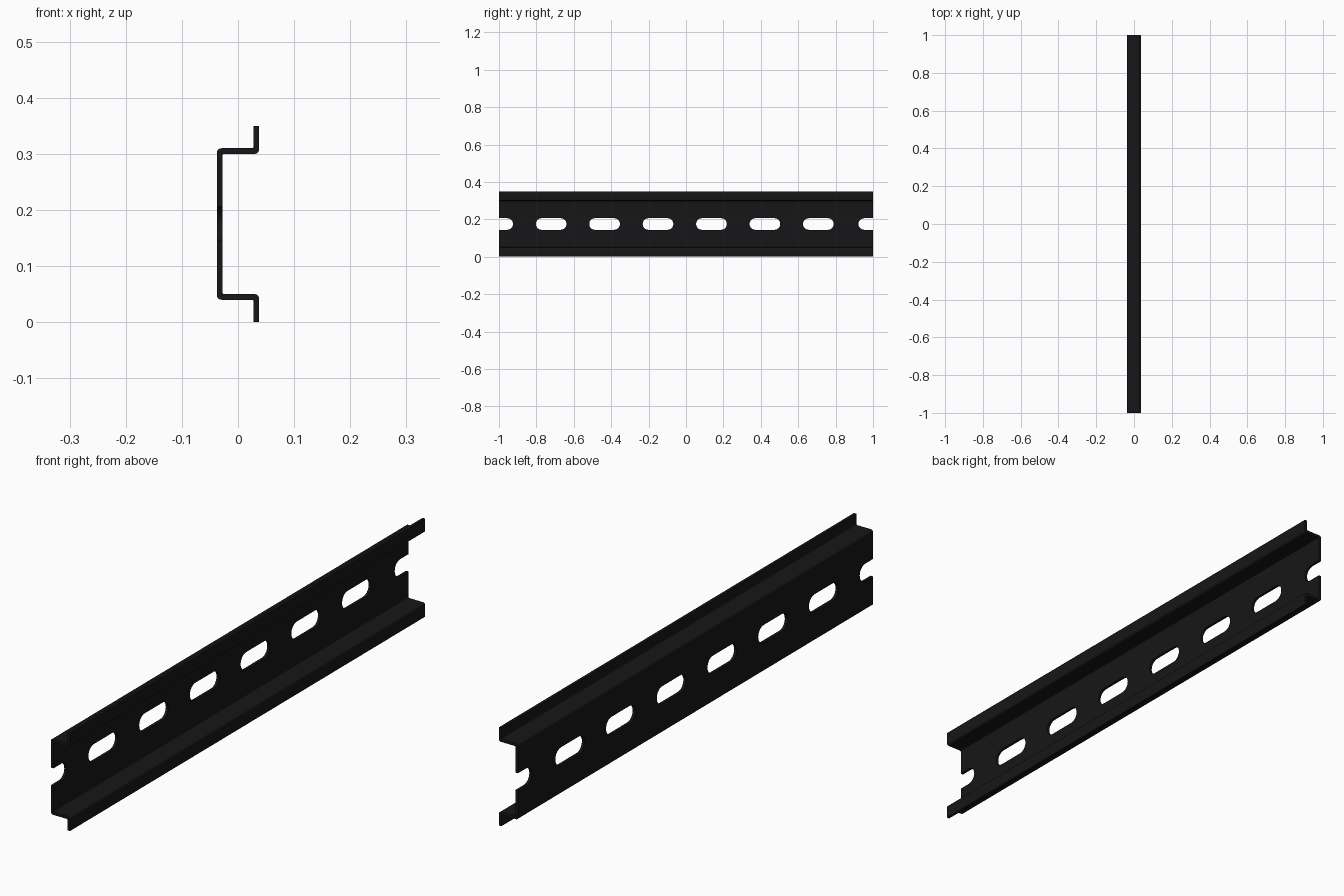
import bpy, bmesh, math
from mathutils import Vector

if "Cube" in bpy.data.objects:
    bpy.data.objects.remove(bpy.data.objects["Cube"])

H, D, T = 0.35, 0.0375, 0.01      # height, half depth, sheet thickness
LO = 0.04                         # lower edge of the channel
MID = H / 2


def fillet(corners, steps=6):
    """Round the corners of a closed outline; each corner is (x, z, radius)."""
    out = []
    for i, (x, z, r) in enumerate(corners):
        p = Vector((x, z))
        if r == 0:
            out.append(p)
            continue
        a = (Vector(corners[i - 1][:2]) - p).normalized()
        b = (Vector(corners[(i + 1) % len(corners)][:2]) - p).normalized()
        c = p + (a + b) * r
        for k in range(steps + 1):
            t = k / steps * math.pi / 2
            out.append(c - b * r * math.cos(t) - a * r * math.sin(t))
    return out


def prism(bm, points, direction):
    """Extrude a closed 3D outline along a direction."""
    face = bm.faces.new([bm.verts.new(p) for p in points])
    ext = bmesh.ops.extrude_face_region(bm, geom=[face])
    verts = [v for v in ext["geom"] if isinstance(v, bmesh.types.BMVert)]
    bmesh.ops.translate(bm, verts=verts, vec=direction)


def make_object(name, bm):
    bmesh.ops.recalc_face_normals(bm, faces=bm.faces)
    mesh = bpy.data.meshes.new(name)
    bm.to_mesh(mesh)
    bm.free()
    ob = bpy.data.objects.new(name, mesh)
    bpy.context.collection.objects.link(ob)
    return ob


# Top-hat section: lower half of each side, mirrored about mid height
RO, RI = 0.008, 0.003
front_low = [(D, 0, 0), (D, LO + T, RO), (-D + T, LO + T, RI)]
back_low = [(-D, LO, RO), (D - T, LO, RI), (D - T, 0, 0)]
flip = lambda pts: [(x, H - z, r) for x, z, r in reversed(pts)]
section = fillet(front_low + flip(front_low) + flip(back_low) + back_low)

bm = bmesh.new()
prism(bm, [(p.x, -1, p.y) for p in section], (0, 2, 0))
rail = make_object("mounting_rail", bm)

# Row of rounded slots through the web, open at both ends
R, HALF = 0.031, 0.082
centres = [-0.721 + i * 2 / 7 for i in range(6)]
centres = [-0.925 - HALF] + centres + [0.922 + HALF]
bm = bmesh.new()
for cy in centres:
    pts = []
    for side in (1, -1):
        for k in range(17):
            t = -math.pi / 2 + math.pi * k / 16
            pts.append((-0.1, cy + side * (HALF - R + R * math.cos(t)),
                        MID + side * R * math.sin(t)))
    prism(bm, pts, (0.1, 0, 0))
cutter = make_object("slot_cutter", bm)
cutter.hide_render = True

mod = rail.modifiers.new("slots", "BOOLEAN")
mod.operation, mod.solver, mod.object = "DIFFERENCE", "EXACT", cutter
bpy.context.view_layer.objects.active = rail
rail.select_set(True)
bpy.ops.object.modifier_apply(modifier=mod.name)
bpy.data.objects.remove(cutter)
bpy.ops.object.shade_smooth_by_angle(angle=math.radians(30))

# Black coated steel
mat = bpy.data.materials.new("black_steel")
mat.diffuse_color = (0.008, 0.008, 0.009, 1)
mat.use_nodes = True
mat.node_tree.nodes["Principled BSDF"].inputs["Base Color"].default_value = mat.diffuse_color
rail.data.materials.clear()
rail.data.materials.append(mat)
